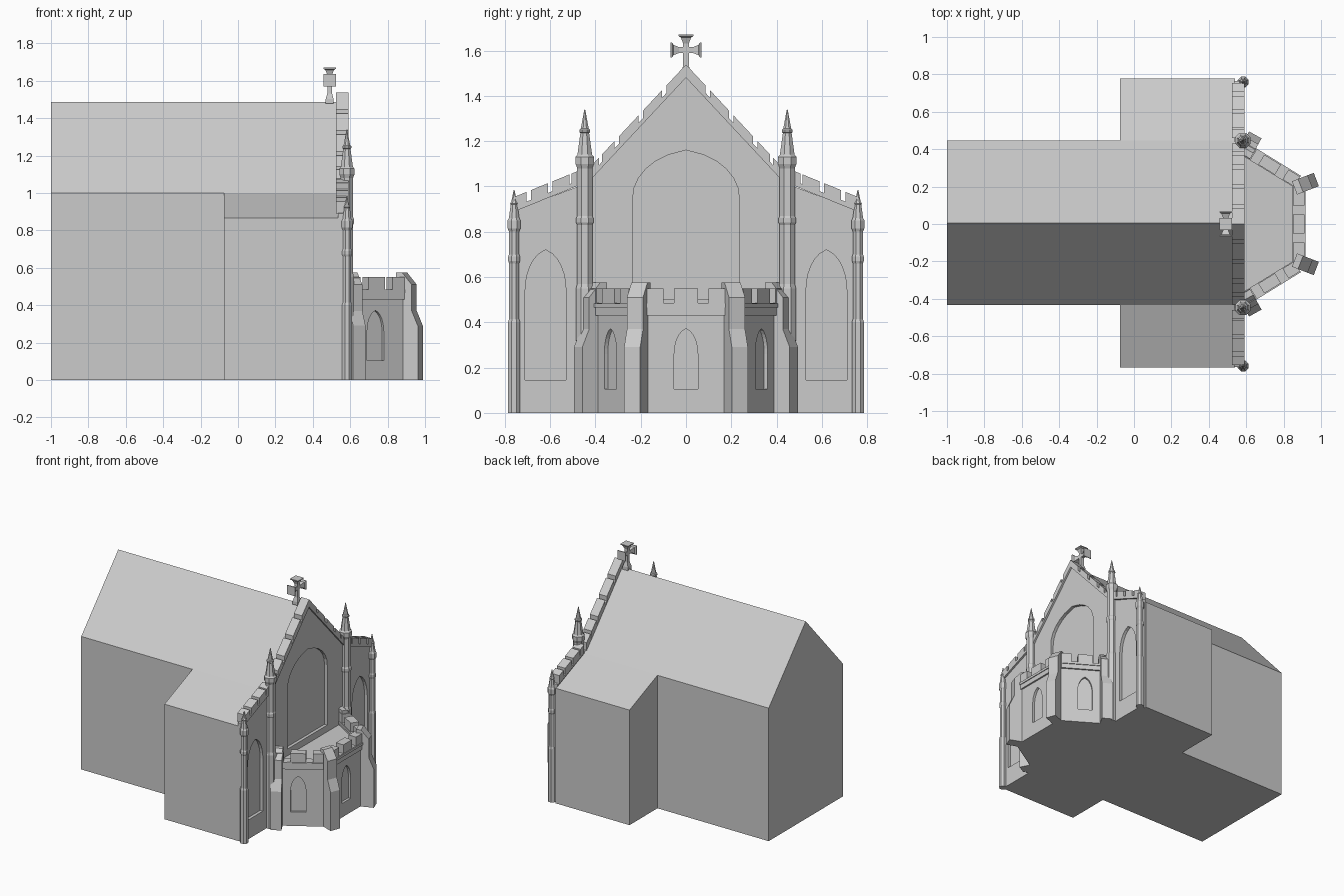
import bpy, bmesh, math
from mathutils import Matrix, Vector

if "Cube" in bpy.data.objects:
    bpy.data.objects.remove(bpy.data.objects["Cube"])


def make(name, verts, faces, mat=Matrix()):
    bm = bmesh.new()
    vs = [bm.verts.new(mat @ Vector(v)) for v in verts]
    for f in faces:
        bm.faces.new([vs[i] for i in f])
    bmesh.ops.recalc_face_normals(bm, faces=bm.faces)
    me = bpy.data.meshes.new(name)
    bm.to_mesh(me)
    bm.free()
    ob = bpy.data.objects.new(name, me)
    bpy.context.collection.objects.link(ob)
    return ob


def frame(x, y, a):
    # local u = sideways, v = up, w = outward along heading a
    c, s = math.cos(a), math.sin(a)
    return Matrix(((-s, 0, c, x), (c, 0, s, y), (0, 1, 0, 0), (0, 0, 0, 1)))


def prism(name, pts, w0, w1, mat=frame(0, 0, 0)):
    n = len(pts)
    verts = [(u, v, w) for w in (w0, w1) for u, v in pts]
    faces = [list(range(n)), list(range(n, 2 * n))]
    faces += [(i, (i + 1) % n, n + (i + 1) % n, n + i) for i in range(n)]
    return make(name, verts, faces, mat)


def lathe(name, prof, n, mat):
    verts, faces = [], []
    for r, z in prof:
        for k in range(n):
            a = 2 * math.pi * (k + 0.5) / n
            verts.append((r * math.cos(a), r * math.sin(a), z))
    for j in range(len(prof) - 1):
        for k in range(n):
            q = (k + 1) % n
            faces.append((j * n + k, j * n + q, j * n + n + q, j * n + n + k))
    faces += [list(range(n)), list(range(len(verts) - n, len(verts)))]
    return make(name, verts, faces, mat)


def arch(c, hw, z0, spring, apex):
    # pointed window outline
    side = []
    for i in range(7):
        t = i / 6
        side.append((hw * math.cos(t * math.pi / 2) ** 0.8 if i < 6 else 0,
                     spring + (apex - spring) * (0.5 * t + 0.5 * math.sin(t * math.pi / 2))))
    left = [(-u, v) for u, v in reversed(side[:-1])]
    return [(c + u, v) for u, v in [(-hw, z0), (hw, z0)] + side + left]


def cut(ob, cutter):
    m = ob.modifiers.new("recess", 'BOOLEAN')
    m.operation, m.solver, m.object = 'DIFFERENCE', 'EXACT', cutter
    bpy.context.view_layer.objects.active = ob
    bpy.ops.object.modifier_apply(modifier=m.name)
    bpy.data.objects.remove(cutter, do_unlink=True)


# Nave, and the wider front bay with both aisles
c = 0.006
nave = [(c - .44, 0), (c + .44, 0), (c + .44, 1.0), (c, 1.485), (c - .44, 1.0)]
prism("nave", nave, -1, -.07)
bay = [(c - .772, 0), (c + .772, 0), (c + .772, .865), (c + .44, 1.0),
       (c, 1.485), (c - .44, 1.0), (c - .772, .865)]
prism("aisle_bay", bay, -.075, .54)

# Facade wall with recessed pointed windows
wall = [(-.765, 0), (.765, 0), (.765, .89), (.45, 1.01), (.43, 1.02),
        (0, 1.49), (-.43, 1.02), (-.45, 1.01), (-.765, .89)]
facade = prism("facade_wall", wall, .535, .578)
cut(facade, prism("cutter", arch(0, .235, .5, .95, 1.16), .555, .7))
for s in (-1, 1):
    cut(facade, prism("cutter", arch(s * .62, .09, .145, .54, .72), .555, .7))


# Notched coping along a sloping wall top
def coping(name, s, y0, z0, y1, z1, high, low, notches):
    line = lambda y: z0 + (z1 - z0) * (y - y0) / (y1 - y0)
    top = [(y0, line(y0) + high)]
    for a, b in notches:
        top += [(a, line(a) + high), (a, line(a) + low),
                (b, line(b) + low), (b, line(b) + high)]
    top += [(y1, line(y1) + high), (y1, z1), (y0, z0)]
    prism(name, [(s * y, z) for y, z in top], .525, .592)


for s in (-1, 1):
    coping("gable_coping", s, 0, 1.48, .43, 1.02, .058, .025,
           [(.085, .105), (.19, .21), (.295, .315), (.37, .385)])
    coping("aisle_coping", s, .46, 1.01, .755, .89, .065, .022,
           [(.505, .515), (.59, .61), (.685, .705)])

# Corner turrets with spires
for s in (-1, 1):
    lathe("inner_turret",
          [(.042, 0), (.042, .55), (.036, .57), (.036, .83), (.041, .84), (.041, .86),
           (.036, .87), (.036, 1.08), (.044, 1.1), (.044, 1.13), (.035, 1.14),
           (.021, 1.235), (.026, 1.24), (.026, 1.25), (.019, 1.255), (.002, 1.34)],
          8, Matrix.Translation((.582, s * .447, 0)))
    lathe("outer_turret",
          [(.029, 0), (.029, .4), (.024, .415), (.024, .66), (.028, .67), (.028, .69),
           (.024, .7), (.024, .8), (.031, .815), (.031, .85), (.025, .86),
           (.016, .92), (.019, .925), (.013, .935), (.002, .985)],
          8, Matrix.Translation((.583, s * .759, 0)))

# Gable cross with flared square arms
for i, name in enumerate(("top", "left", "foot", "right")):
    arm = [(.018, 0), (.018, .03), (.032, .055), (.047, .062), (.047, .068)]
    if name == "foot":
        arm = [(.018, 0), (.018, .07), (.03, .1), (.03, .125)]
    lathe("cross_" + name, arm, 4,
          Matrix.Translation((.49, 0, 1.602)) @ Matrix.Rotation(i * math.pi / 2, 4, 'X'))

# Apse body with flat roof and a window in each face
A, B = Vector((.57, .435)), Vector((.9, .232))
plan = [A, B, Vector((B.x, -B.y)), Vector((A.x, -A.y))]
apse = make("apse_body", [(p.x, p.y, z) for z in (0, .45) for p in plan],
            [(0, 1, 2, 3), (4, 5, 6, 7)] + [(i, (i + 1) % 4, 4 + (i + 1) % 4, 4 + i) for i in range(4)])
slant = math.atan2(A.y - B.y, B.x - A.x)
mid, half = (A + B) / 2, (A - B).length / 2
faces = [(frame(B.x, 0, 0), B.y)]
for s in (-1, 1):
    faces.append((frame(mid.x, s * mid.y, s * (math.pi / 2 - slant)), half))
for mat, h in faces:
    cut(apse, prism("cutter", arch(0, .052, .105, .26, .372), -.018, .1, mat))

# Apse parapet: sloped base course and battlements
for mat, h in faces:
    w = h - .02
    top = [(-w, .43), (w, .43), (w, .55)]
    for a, b in ((.1, .052), (-.052, -.1)):
        top += [(a, .55), (a, .485), (b, .485), (b, .55)]
    prism("apse_parapet", top + [(-w, .55)], -.05, .012, mat)
    prism("parapet_string", [(-w, .465), (w, .465), (w, .483), (-w, .483)], -.054, .018, mat)

# Stepped buttresses at the apse corners
prof = [(0, 0), (.125, 0), (.125, .29), (.09, .37), (.09, .51), (.035, .575), (0, .575)]
for s in (-1, 1):
    for name, x, y, deg in (("corner_buttress", .858, .193, 21), ("wall_buttress", .588, .367, 61)):
        prism(name, prof, -.038, .038, frame(x, s * y, s * math.radians(deg) - math.pi / 2))
